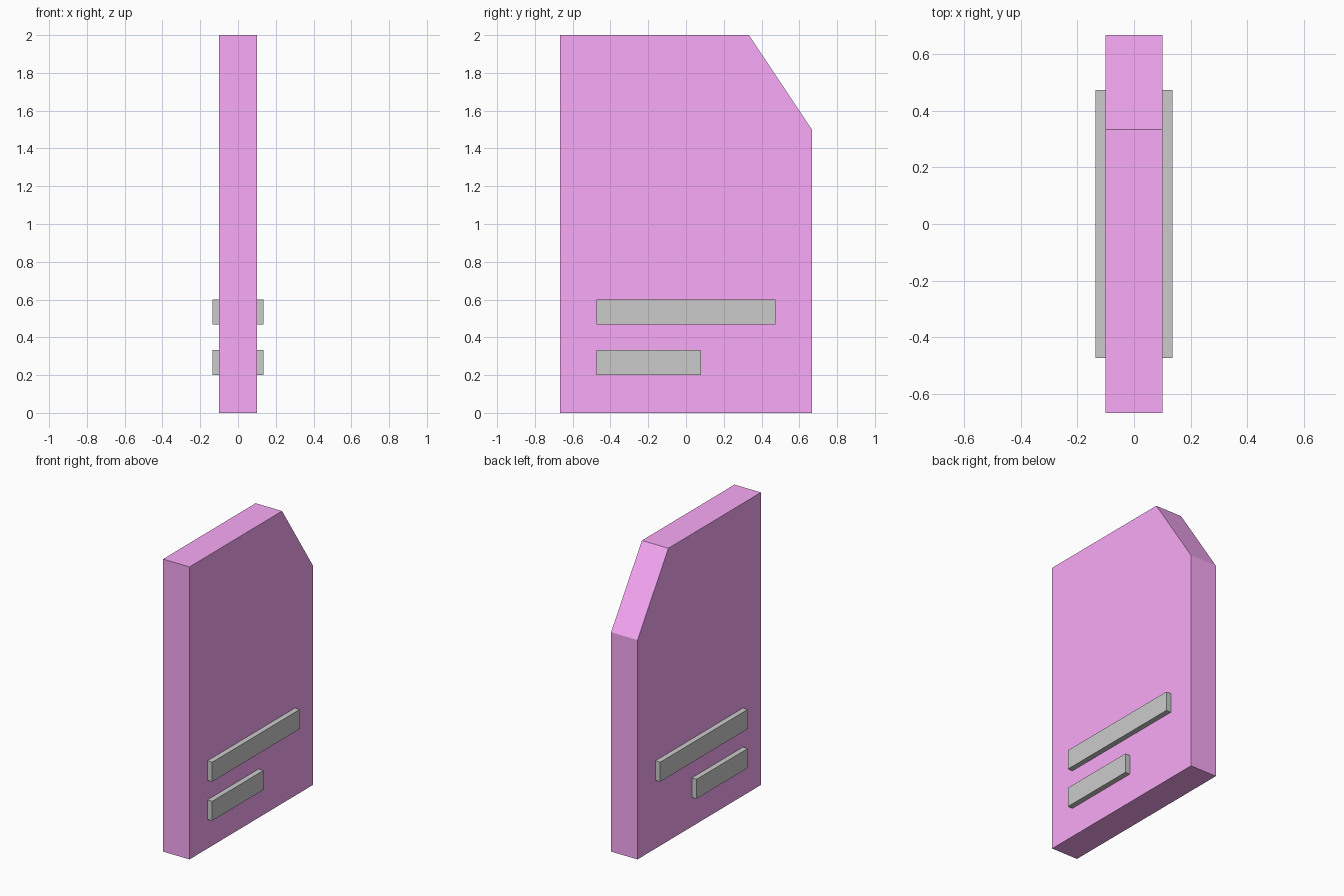
import bpy
import bmesh

if "Cube" in bpy.data.objects:
    bpy.data.objects.remove(bpy.data.objects["Cube"])


def extruded_profile(name, profile, x0, x1):
    """Solid made by sweeping a (y, z) profile from x0 to x1."""
    bm = bmesh.new()
    face = bm.faces.new([bm.verts.new((x0, y, z)) for y, z in profile])
    swept = bmesh.ops.extrude_face_region(bm, geom=[face])["geom"]
    verts = [g for g in swept if isinstance(g, bmesh.types.BMVert)]
    bmesh.ops.translate(bm, verts=verts, vec=(x1 - x0, 0, 0))
    bmesh.ops.recalc_face_normals(bm, faces=bm.faces)
    mesh = bpy.data.meshes.new(name)
    bm.to_mesh(mesh)
    bm.free()
    obj = bpy.data.objects.new(name, mesh)
    bpy.context.collection.objects.link(obj)
    return obj


# Upright panel with one cut corner
HALF = 2 / 3
panel = extruded_profile(
    "panel",
    [(-HALF, 0), (HALF, 0), (HALF, 1.5), (HALF / 2, 2), (-HALF, 2)],
    -0.1, 0.1)
magenta = bpy.data.materials.new("magenta")
magenta.diffuse_color = (0.95, 0.40, 0.93, 1)
magenta.use_nodes = True
magenta.node_tree.nodes["Principled BSDF"].inputs["Base Color"].default_value = magenta.diffuse_color
panel.data.materials.append(magenta)

# Raised bars, slightly sunk into the panel and mirrored to its other side
for name, y0, y1, z0, z1 in [
    ("long_bar", -0.473, 0.473, 0.467, 0.6),
    ("short_bar", -0.473, 0.08, 0.2, 0.333),
]:
    bar = extruded_profile(
        name, [(y0, z0), (y1, z0), (y1, z1), (y0, z1)], 0.09, 0.136)
    bar.modifiers.new("both_sides", 'MIRROR').use_axis = (True, False, False)
